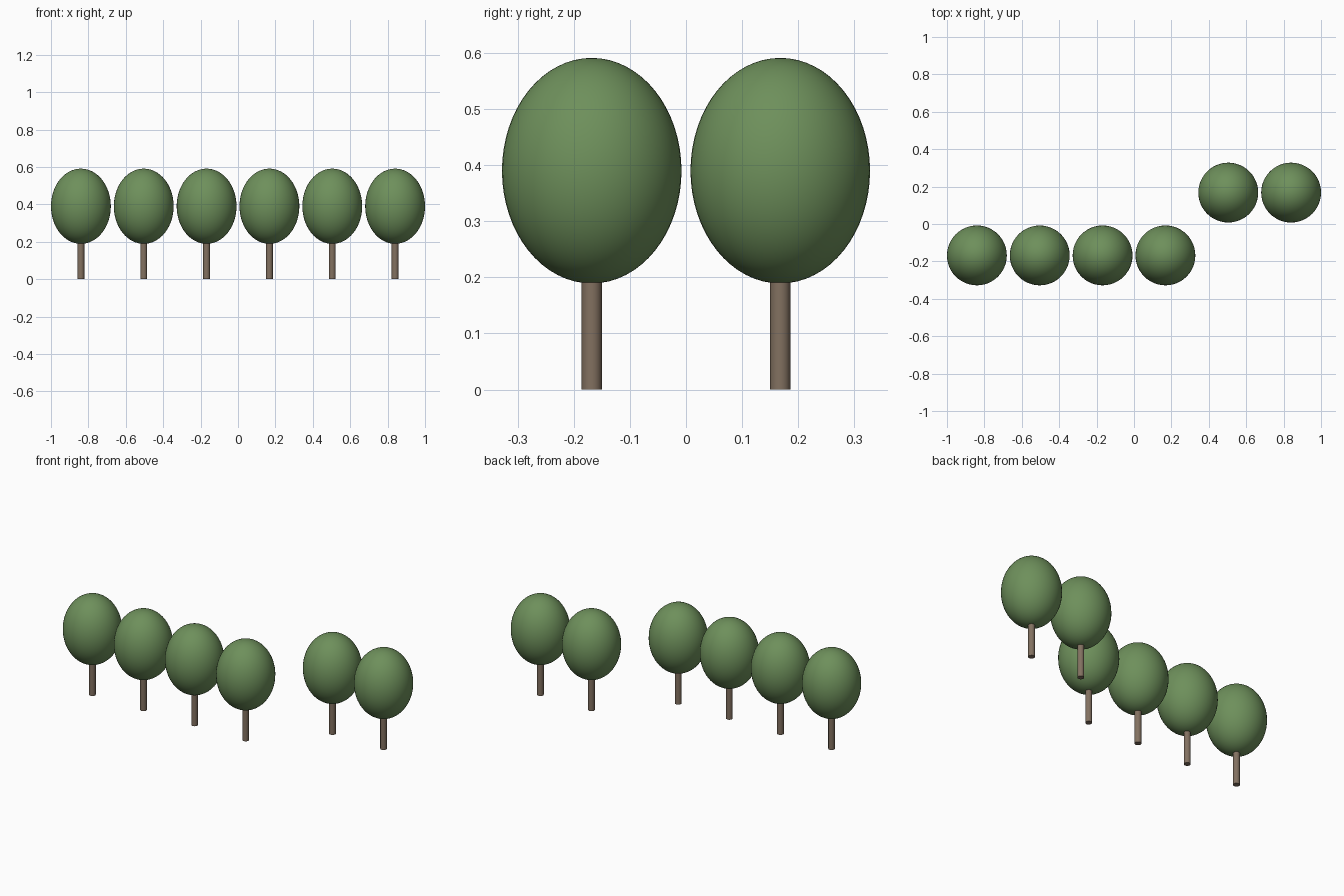
import bpy, math

if "Cube" in bpy.data.objects:
    bpy.data.objects.remove(bpy.data.objects["Cube"])


def make_material(name, color):
    mat = bpy.data.materials.new(name)
    mat.diffuse_color = (*color, 1.0)
    mat.use_nodes = True
    mat.node_tree.nodes["Principled BSDF"].inputs["Base Color"].default_value = mat.diffuse_color
    return mat


leaf_green = make_material("leaf green", (0.155, 0.278, 0.105))
bark_brown = make_material("bark brown", (0.225, 0.165, 0.118))

SPACING = 0.336
CROWN_RADIUS, CROWN_HALF_HEIGHT, CROWN_Z = 0.16, 0.201, 0.39
TRUNK_RADIUS, TRUNK_HEIGHT = 0.018, 0.25


def finish(name, mat):
    obj = bpy.context.object
    obj.name = name
    obj.data.materials.append(mat)
    bpy.ops.object.shade_smooth_by_angle(angle=math.radians(40))


def add_tree(x, y):
    # Round trunk, running up into the crown
    bpy.ops.mesh.primitive_cylinder_add(vertices=24, radius=TRUNK_RADIUS, depth=TRUNK_HEIGHT,
                                        location=(x, y, TRUNK_HEIGHT / 2))
    finish("trunk", bark_brown)
    # Egg-shaped leafy crown
    bpy.ops.mesh.primitive_uv_sphere_add(segments=48, ring_count=32, radius=1, location=(x, y, CROWN_Z))
    bpy.context.object.scale = (CROWN_RADIUS, CROWN_RADIUS, CROWN_HALF_HEIGHT)
    bpy.ops.object.transform_apply(location=False, rotation=False, scale=True)
    finish("crown", leaf_green)


# Four trees in the front row, two in the back row
for i in range(6):
    add_tree((i - 2.5) * SPACING, -SPACING / 2 if i < 4 else SPACING / 2)
